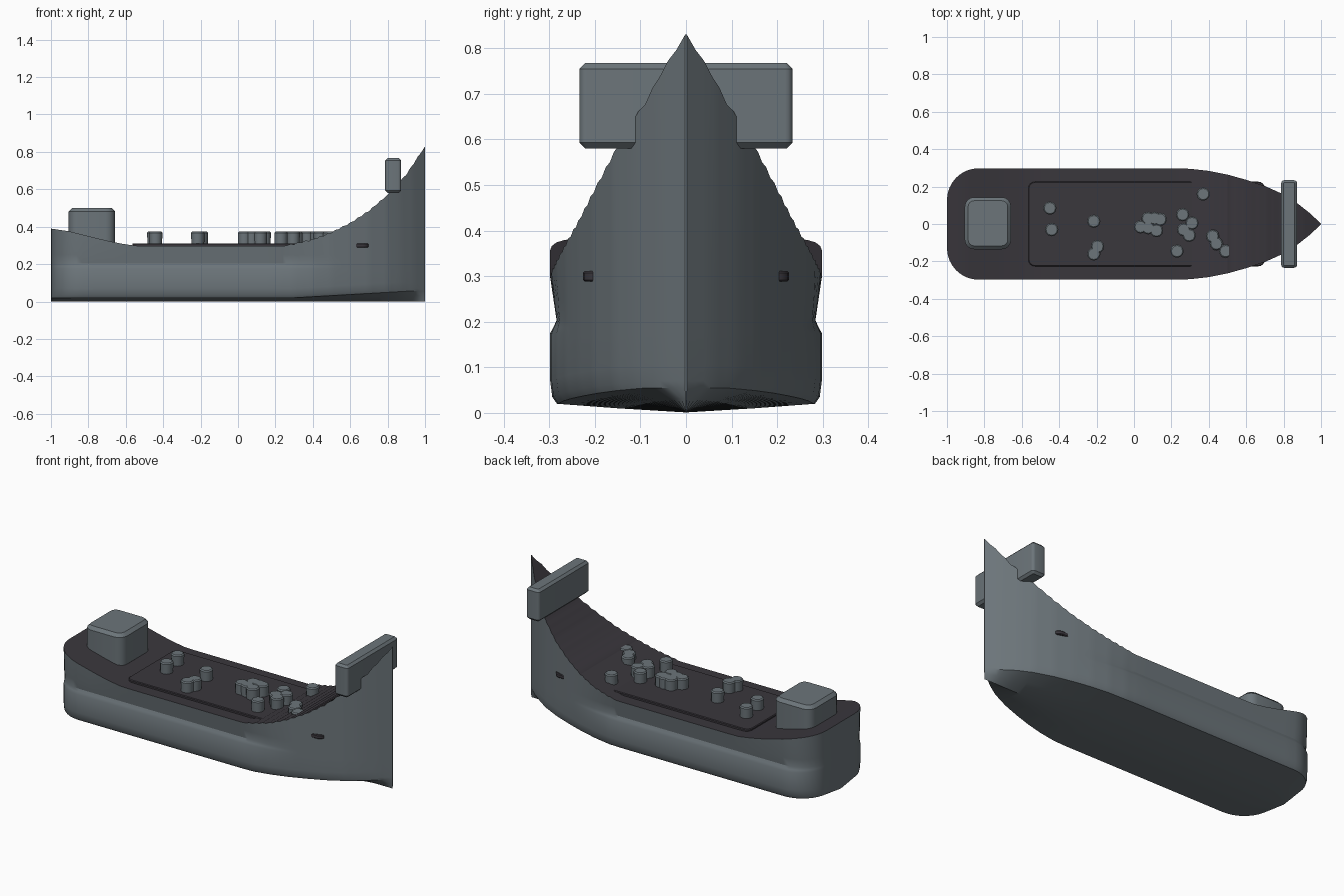
import bpy, bmesh, math

if "Cube" in bpy.data.objects:
    bpy.data.objects.remove(bpy.data.objects["Cube"])


def material(name, rgb):
    m = bpy.data.materials.new(name)
    m.use_nodes = True
    m.diffuse_color = (*rgb, 1)
    m.node_tree.nodes["Principled BSDF"].inputs["Base Color"].default_value = (*rgb, 1)
    return m


GREY = material("steel grey", (0.15, 0.178, 0.195))
DARK = material("dark deck", (0.042, 0.038, 0.046))


def finish(bm, name, mats, angle):
    bmesh.ops.recalc_face_normals(bm, faces=bm.faces)
    me = bpy.data.meshes.new(name)
    bm.to_mesh(me)
    bm.free()
    ob = bpy.data.objects.new(name, me)
    bpy.context.collection.objects.link(ob)
    for m in mats:
        me.materials.append(m)
    bpy.ops.object.select_all(action="DESELECT")
    ob.select_set(True)
    bpy.context.view_layer.objects.active = ob
    bpy.ops.object.shade_smooth_by_angle(angle=math.radians(angle))


def lerp_table(table, x):
    for (x0, v0), (x1, v1) in zip(table, table[1:]):
        if x <= x1:
            return v0 + (v1 - v0) * max(0, (x - x0) / (x1 - x0))
    return table[-1][1]


# Hull: sections lofted from stern to stem
SHEER = [(-1, .39), (-.9, .375), (-.8, .35), (-.7, .325), (-.6, .305), (-.54, .297), (.25, .297),
         (.4, .332), (.5, .37), (.6, .42), (.7, .485), (.8, .57), (.9, .68), (1, .83)]
BEAM = [(.22, .298), (.3, .295), (.4, .284), (.5, .264), (.6, .236), (.7, .203),
        (.8, .158), (.87, .113), (.94, .058), (1, .002)]
CORNER = .17


def half_beam(x):
    if x < CORNER - 1:
        return .128 + math.sqrt(max(0, CORNER ** 2 - (CORNER - 1 - x) ** 2))
    return lerp_table(BEAM, x)


def section(x, ripple):
    w, top = half_beam(x), lerp_table(SHEER, x) + ripple
    bow = min(1, max(0, (x - .3) / .6))
    lift = .035 * bow
    waist = .953 + .047 * min(1, max(0, (x - .25) / .3))
    return [(0, .001), (w * .5, .01 + lift * .6), (w * .95, .02 + lift), (w * .985, .035 + lift),
            (w, .07 + lift), (w, .175), (w * (1 + waist) / 2, .188), (w * waist, .203),
            (w * (waist + 1) / 2, .25), (w, top)]


stations = [-1 + CORNER * (1 - math.cos(i * math.pi / 16)) for i in range(9)]
stations += [-.83 + .07 * i for i in range(1, 16)]
stations += [.24 + .02 * i for i in range(39)]

bm = bmesh.new()
rows = []
for i, x in enumerate(stations):
    ripple = .003 * (-1) ** i if .26 < x < .99 else 0
    half = section(x, ripple)
    pts = [(-y, z) for y, z in reversed(half[1:])] + half
    rows.append([bm.verts.new((x, y, z)) for y, z in pts])
for a, b in zip(rows, rows[1:]):
    for k in range(len(a) - 1):
        bm.faces.new((a[k], b[k], b[k + 1], a[k + 1]))
    deck = bm.faces.new((a[0], a[-1], b[-1], b[0]))
    deck.material_index = 1
bm.faces.new(rows[0])
bm.faces.new(rows[-1])
finish(bm, "hull", [GREY, DARK], 32)


def rounded_box(name, lo, hi, radius, edge, mat):
    """Box with rounded upright corners and chamfered top and bottom edges."""
    bm = bmesh.new()
    bmesh.ops.create_cube(bm, size=1)
    for v in bm.verts:
        v.co = [lo[i] + (v.co[i] + .5) * (hi[i] - lo[i]) for i in range(3)]
    upright = [e for e in bm.edges if abs(e.verts[0].co.z - e.verts[1].co.z) > 1e-4]
    bmesh.ops.bevel(bm, geom=upright, offset=radius, segments=4, profile=.5, affect="EDGES")
    rim = [e for e in bm.edges if abs(e.verts[0].co.z - e.verts[1].co.z) < 1e-4]
    bmesh.ops.bevel(bm, geom=rim, offset=edge, segments=1, affect="EDGES")
    finish(bm, name, [mat], 25)


rounded_box("deck_plate", (-.565, -.226, .288), (.7, .226, .311), .035, .004, DARK)
rounded_box("stern_house", (-.905, -.135, .3), (-.657, .143, .5), .05, .018, GREY)
rounded_box("bow_bridge", (.787, -.234, .58), (.872, .234, .768), .016, .013, GREY)

# Drums scattered on the deck
DRUMS = [(-.45, .085), (-.44, -.03), (-.215, .015), (-.195, -.12), (-.215, -.16),
         (.035, -.015), (.075, .03), (.11, .03), (.075, -.02), (.12, -.035), (.14, .025),
         (.26, .05), (.265, -.03), (.31, .005), (.295, -.06), (.23, -.145),
         (.37, .16), (.42, -.065), (.44, -.105), (.49, -.145)]
for n, (x, y) in enumerate(DRUMS):
    bm = bmesh.new()
    bmesh.ops.create_cone(bm, cap_ends=True, segments=12, radius1=.034, radius2=.036, depth=.075)
    top = [e for e in bm.edges if min(v.co.z for v in e.verts) > 0]
    bmesh.ops.bevel(bm, geom=top, offset=.006, segments=1, affect="EDGES")
    bmesh.ops.translate(bm, verts=bm.verts, vec=(x, y, .336))
    finish(bm, f"drum_{n + 1}", [GREY], 40)
